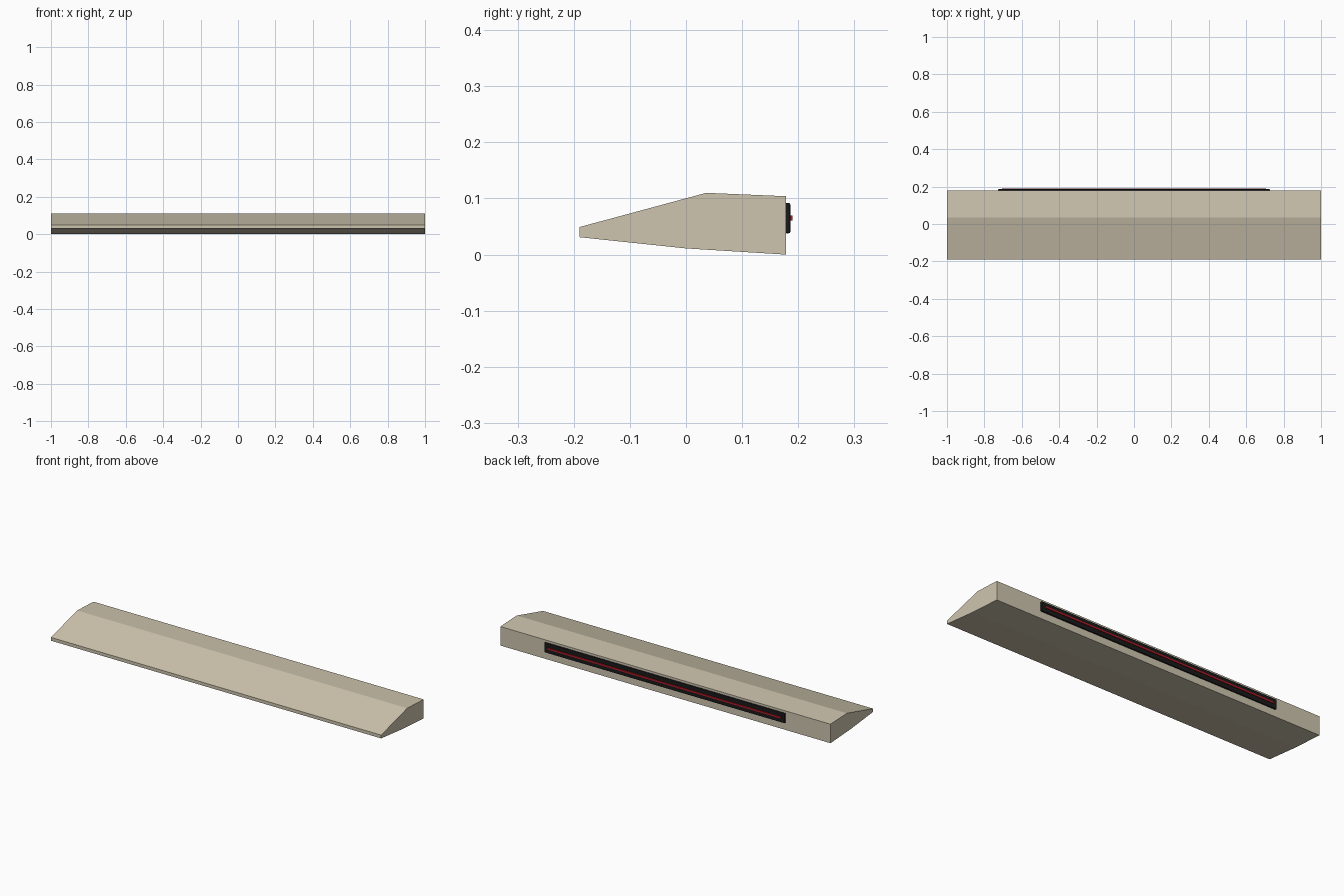
import bpy, bmesh

if "Cube" in bpy.data.objects:
    bpy.data.objects.remove(bpy.data.objects["Cube"])


def material(name, color):
    mat = bpy.data.materials.new(name)
    mat.diffuse_color = (*color, 1)
    mat.use_nodes = True
    mat.node_tree.nodes["Principled BSDF"].inputs["Base Color"].default_value = mat.diffuse_color
    return mat


def finish(name, bm, mat):
    bmesh.ops.recalc_face_normals(bm, faces=bm.faces)
    mesh = bpy.data.meshes.new(name)
    bm.to_mesh(mesh)
    bm.free()
    mesh.materials.append(mat)
    obj = bpy.data.objects.new(name, mesh)
    bpy.context.collection.objects.link(obj)
    return obj


def box(name, half_x, y0, y1, z0, z1, mat):
    bm = bmesh.new()
    bmesh.ops.create_cube(bm, size=1)
    for v in bm.verts:
        v.co.x *= 2 * half_x
        v.co.y = y0 + (v.co.y + 0.5) * (y1 - y0)
        v.co.z = z0 + (v.co.z + 0.5) * (z1 - z0)
    return finish(name, bm, mat)


beige = material("beige", (0.62, 0.56, 0.43))
black = material("black", (0.01, 0.01, 0.01))
red = material("red", (0.45, 0.01, 0.02))

# Wedge body: side profile (y, z) extruded along x
profile = [(-0.19, 0.031), (-0.19, 0.049), (0.036, 0.110),
           (0.178, 0.104), (0.178, 0.0), (0.0, 0.011)]
bm = bmesh.new()
face = bm.faces.new([bm.verts.new((-1, y, z)) for y, z in profile])
swept = bmesh.ops.extrude_face_region(bm, geom=[face], use_keep_orig=True)
moved = [g for g in swept["geom"] if isinstance(g, bmesh.types.BMVert)]
bmesh.ops.translate(bm, verts=moved, vec=(2, 0, 0))
finish("wing_body", bm, beige)

# Black lamp housing on the rear face, with softened edges
housing = box("lamp_housing", 0.728, 0.176, 0.186, 0.038, 0.092, black)
bevel = housing.modifiers.new("soft_edges", "BEVEL")
bevel.width = 0.003
bevel.segments = 2

# Thin red light strip
box("light_strip", 0.705, 0.184, 0.19, 0.061, 0.07, red)
